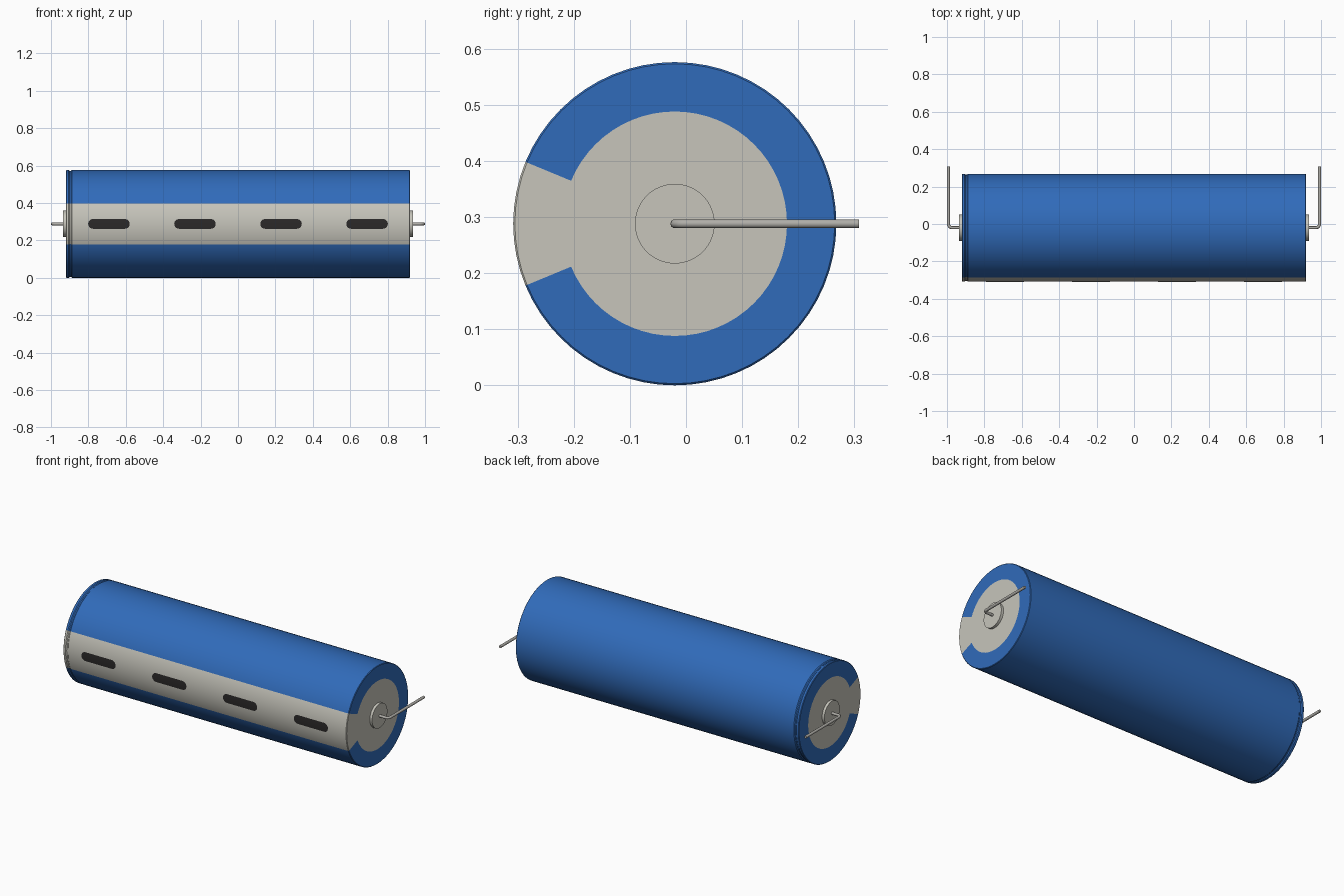
import bpy, bmesh, math
from mathutils import Vector

if "Cube" in bpy.data.objects:
    bpy.data.objects.remove(bpy.data.objects["Cube"], do_unlink=True)

CY, CZ, R, HALF = -0.02, 0.288, 0.288, 0.92
SEG = 64


def material(name, rgb):
    m = bpy.data.materials.new(name)
    m.use_nodes = True
    m.diffuse_color = (*rgb, 1)
    m.node_tree.nodes["Principled BSDF"].inputs["Base Color"].default_value = (*rgb, 1)
    return m


blue = material("sleeve blue", (0.030, 0.147, 0.491))
silver = material("warm silver", (0.57, 0.56, 0.50))
dark = material("marking black", (0.024, 0.022, 0.022))
wire = material("lead grey", (0.43, 0.42, 0.39))


def finish(bm, name, mats, smooth=True):
    me = bpy.data.meshes.new(name)
    bm.to_mesh(me)
    bm.free()
    ob = bpy.data.objects.new(name, me)
    bpy.context.collection.objects.link(ob)
    for m in mats:
        me.materials.append(m)
    if smooth:
        bpy.ops.object.select_all(action='DESELECT')
        ob.select_set(True)
        bpy.context.view_layer.objects.active = ob
        bpy.ops.object.shade_smooth_by_angle(angle=math.radians(35))
    return ob


def lathe(profile):
    """Revolve (x, radius) points about the long axis of the body."""
    bm = bmesh.new()
    verts = [bm.verts.new((x, CY - r, CZ)) for x, r in profile]
    edges = [bm.edges.new(pair) for pair in zip(verts, verts[1:])]
    bmesh.ops.spin(bm, geom=verts + edges, cent=(0, CY, CZ), axis=(1, 0, 0),
                   angle=math.tau, steps=SEG)
    bmesh.ops.remove_doubles(bm, verts=bm.verts, dist=1e-5)
    bmesh.ops.recalc_face_normals(bm, faces=bm.faces)
    return bm


# Sleeved body: shallow crimp groove near the left-hand end, flat end discs
disc = 0.2
body = lathe([(-HALF, 0), (-HALF, disc), (-HALF, R - 0.003), (-HALF + 0.003, R),
              (-0.905, R), (-0.9, R - 0.004), (-0.893, R - 0.004), (-0.888, R),
              (HALF - 0.003, R), (HALF, R - 0.003), (HALF, disc), (HALF, 0)])
# Silver on the front stripe and the end discs, blue elsewhere
for f in body.faces:
    c = f.calc_center_median() - Vector((0, CY, CZ))
    angle = math.degrees(math.atan2(abs(c.z), -c.y))
    in_disc = abs(c.x) > HALF - 0.001 and math.hypot(c.y, c.z) < disc - 0.01
    f.material_index = 1 if in_disc or angle < 22.5 else 0
finish(body, "capacitor_body", [blue, silver])

# Four rounded dashes wrapped onto the stripe
ROWS, DASH_R, DASH_L = 16, 0.026, 0.085
for i in range(4):
    cx = -0.69 + 0.46 * i
    bm = bmesh.new()
    rows = []
    for k in range(ROWS + 1):
        a = math.pi * (k / ROWS - 0.5)
        dz, w = DASH_R * math.sin(a), DASH_L + DASH_R * math.cos(a)
        y = CY - math.sqrt((R + 0.0015) ** 2 - dz * dz)
        rows.append([bm.verts.new((cx + s * w, y, CZ + dz)) for s in (-1, 1)])
    for (a, b), (c, d) in zip(rows, rows[1:]):
        bm.faces.new((a, b, d, c))
    finish(bm, f"stripe_dash_{i + 1}", [dark])

# Terminal boss and bent lead at each end
for side, label in ((1, "left"), (-1, "right")):
    boss = lathe([(side * (HALF - 0.005), 0.071), (side * 0.935, 0.071), (side * 0.935, 0)])
    finish(boss, f"{label}_terminal_boss", [silver])

    cu = bpy.data.curves.new(f"{label}_lead", 'CURVE')
    cu.dimensions = '3D'
    cu.bevel_depth = 0.008
    cu.bevel_resolution = 3
    cu.use_fill_caps = True
    bend = 0.02
    path = [(0.92, CY)]
    for k in range(7):
        a = math.pi / 2 * k / 6
        path.append((0.992 - bend + bend * math.sin(a), CY + bend - bend * math.cos(a)))
    path.append((0.992, 0.308))
    sp = cu.splines.new('POLY')
    sp.points.add(len(path) - 1)
    for p, (x, y) in zip(sp.points, path):
        p.co = (side * x, y, CZ, 1)
    cu.materials.append(wire)
    ob = bpy.data.objects.new(f"{label}_lead", cu)
    bpy.context.collection.objects.link(ob)
